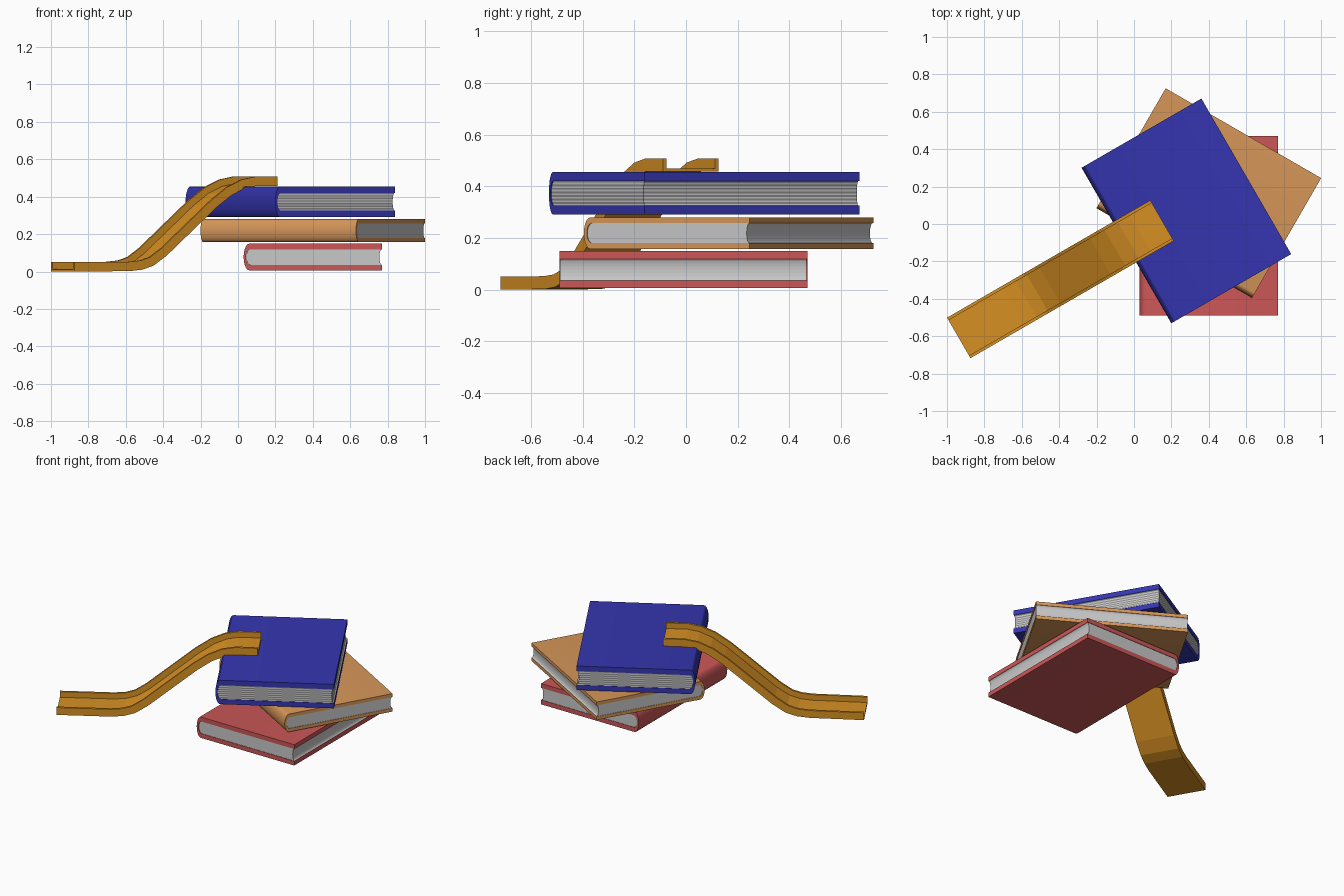
import bpy, bmesh, math
from mathutils import Matrix, Vector

if "Cube" in bpy.data.objects:
    bpy.data.objects.remove(bpy.data.objects["Cube"])


def material(name, rgb):
    m = bpy.data.materials.new(name)
    m.diffuse_color = (*rgb, 1)
    m.use_nodes = True
    m.node_tree.nodes["Principled BSDF"].inputs["Base Color"].default_value = m.diffuse_color
    return m


RED = material("red cover", (0.60, 0.095, 0.095))
TAN = material("tan cover", (0.68, 0.31, 0.10))
BLUE = material("blue cover", (0.036, 0.036, 0.44))
GOLD = material("gold ramp", (0.68, 0.28, 0.017))
PAPER = material("paper", (0.58, 0.58, 0.58))
SHADE = material("paper shade", (0.25, 0.25, 0.25))


def extrude(name, quads, length, mats, matrix, smooth=False):
    """Extrude a closed outline (x, z) along local y, centred."""
    bm = bmesh.new()
    f = bm.faces.new([bm.verts.new((x, -length / 2, z)) for x, z in quads])
    r = bmesh.ops.extrude_face_region(bm, geom=[f])
    vs = [v for v in r["geom"] if isinstance(v, bmesh.types.BMVert)]
    bmesh.ops.translate(bm, verts=vs, vec=(0, length, 0))
    bmesh.ops.recalc_face_normals(bm, faces=bm.faces)
    return finish(name, bm, mats, matrix, smooth)


def finish(name, bm, mats, matrix, smooth=False):
    me = bpy.data.meshes.new(name)
    bm.to_mesh(me)
    bm.free()
    for m in mats:
        me.materials.append(m)
    ob = bpy.data.objects.new(name, me)
    bpy.context.collection.objects.link(ob)
    ob.matrix_world = matrix
    if smooth:
        bpy.ops.object.select_all(action='DESELECT')
        ob.select_set(True)
        bpy.context.view_layer.objects.active = ob
        bpy.ops.object.shade_smooth_by_angle(angle=math.radians(30))
    return ob


def arc(x_end, bulge, z0, z1, n=10):
    """Bowed line from z0 up to z1 whose middle is shifted by bulge."""
    pts = []
    for i in range(n + 1):
        a = math.pi * i / n
        t = -math.cos(a)
        pts.append((x_end + bulge * math.sin(a),
                    (z0 + z1) / 2 + t * (z1 - z0) / 2))
    return pts


W, L = 0.74, 0.96


def book(name, cover, cx, cy, z0, z1, angle, t, banded=False):
    place = Matrix.Translation((cx, cy, 0)) @ Matrix.Rotation(math.radians(angle), 4, 'Z')
    r = W / 2
    # cover: two boards joined by a rounded spine
    outer = arc(-r + 0.03, -0.03, z0, z1)
    inner = arc(-r + 0.035, -0.022, z0 + t, z1 - t)
    outline = [(r, z0)] + outer + [(r, z1), (r, z1 - t)] + inner[::-1] + [(r, z0 + t)]
    extrude(name + "_cover", outline, L, [cover], place, True)
    # pages: rounded at the spine, hollow at the fore edge
    back = arc(-r + 0.036, -0.022, z0 + t, z1 - t)
    fore = arc(r - 0.002, -0.012, z0 + t, z1 - t)
    ob = extrude(name + "_pages", back + fore[::-1], L - 0.006, [PAPER, SHADE], place)
    if banded:
        # thin bands of shaded sheets
        bm = bmesh.new()
        bm.from_mesh(ob.data)
        n = 14
        h = (z1 - z0 - 2 * t) / n
        for i in range(1, n):
            bmesh.ops.bisect_plane(bm, geom=bm.verts[:] + bm.edges[:] + bm.faces[:],
                                   plane_co=(0, 0, z0 + t + i * h), plane_no=(0, 0, 1))
        for f in bm.faces:
            k = int((f.calc_center_median().z - z0 - t) / h)
            f.material_index = k % 2
        bm.to_mesh(ob.data)
        bm.free()


book("bottom_book", RED, 0.40, -0.01, 0.006, 0.149, 0, 0.030)
book("middle_book", TAN, 0.40, 0.165, 0.157, 0.280, 60, 0.023)
book("top_book", BLUE, 0.28, 0.07, 0.291, 0.455, 30, 0.034, True)

# ramp: a shallow channel swept along a side-view path
path = [(0, 0), (0.34, 0.002), (0.42, 0.010), (0.49, 0.032), (0.57, 0.085),
        (0.88, 0.345), (0.97, 0.408), (1.05, 0.444), (1.12, 0.457), (1.255, 0.457)]
hw, lip, wall, floor = 0.125, 0.05, 0.016, 0.012
section = [(-hw, 0), (hw, 0), (hw, lip), (hw - wall, lip), (hw - wall, floor),
           (-hw + wall, floor), (-hw + wall, lip), (-hw, lip)]
bm = bmesh.new()
rings = []
for i, (s, z) in enumerate(path):
    a = Vector(path[max(i - 1, 0)])
    b = Vector(path[min(i + 1, len(path) - 1)])
    d = (b - a).normalized() if 0 < i < len(path) - 1 else Vector((1, 0))
    rings.append([bm.verts.new((s - d.y * h, y, z + d.x * h)) for y, h in section])
n = len(section)
for p, q in zip(rings, rings[1:]):
    for j in range(n):
        bm.faces.new((p[j], p[(j + 1) % n], q[(j + 1) % n], q[j]))
bm.faces.new(rings[0])
bm.faces.new(rings[-1])
bmesh.ops.recalc_face_normals(bm, faces=bm.faces)
finish("ramp", bm, [GOLD],
       Matrix.Translation((-0.937, -0.609, 0)) @ Matrix.Rotation(math.radians(30), 4, 'Z'))
